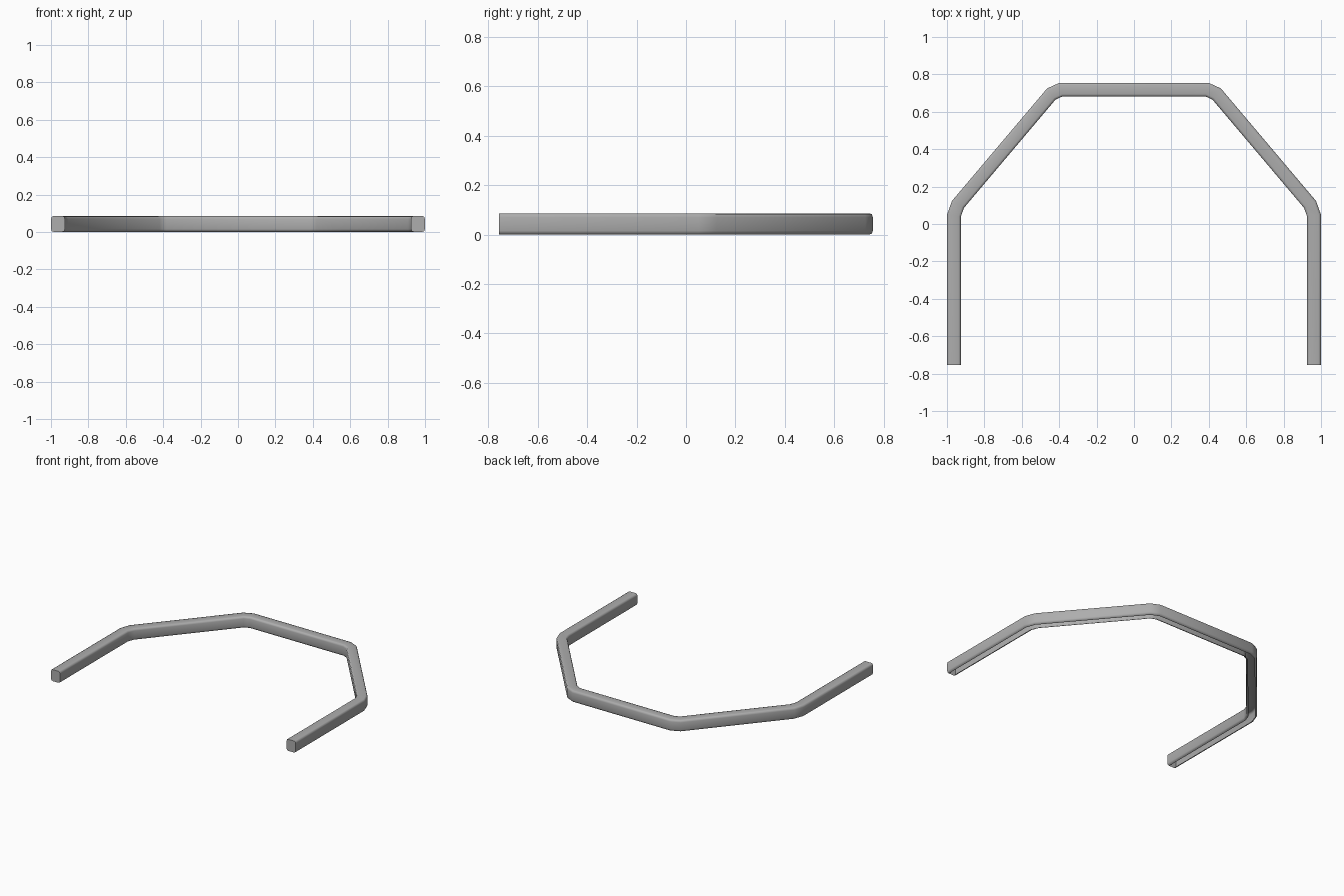
import bpy, bmesh
from mathutils import Vector

if "Cube" in bpy.data.objects:
    bpy.data.objects.remove(bpy.data.objects["Cube"])

# Right half of the rail centre line, front end to back centre
half = [(0.9625, -0.755), (0.9625, 0.045), (0.941, 0.105), (0.442, 0.695), (0.39, 0.7185)]
path = [Vector(p) for p in half + [(-x, y) for x, y in reversed(half)]]

# Cross-section (outward offset, height): channel open underneath with short lips
W = 0.0365
profile = [(0.022, 0.0), (0.033, 0.004), (W, 0.015), (W, 0.07), (0.033, 0.082), (0.024, 0.085),
           (-0.024, 0.085), (-0.033, 0.082), (-W, 0.07), (-W, 0.015), (-0.033, 0.004), (-0.022, 0.0)]


def mitre(i):
    # Outward mitre direction at a path point
    dirs = []
    if i > 0:
        dirs.append((path[i] - path[i - 1]).normalized())
    if i < len(path) - 1:
        dirs.append((path[i + 1] - path[i]).normalized())
    normals = [Vector((d.y, -d.x)) for d in dirs]
    m = sum(normals, Vector((0, 0))).normalized()
    return m / m.dot(normals[0])


# Sweep the channel along the path
bm = bmesh.new()
rings = []
for i, p in enumerate(path):
    m = mitre(i)
    rings.append([bm.verts.new((p.x + m.x * o, p.y + m.y * o, z)) for o, z in profile])
for a, b in zip(rings, rings[1:]):
    for j in range(len(profile) - 1):
        bm.faces.new((a[j], b[j], b[j + 1], a[j + 1]))

# Flat caps at both front ends
bm.faces.new(rings[0])
bm.faces.new(list(reversed(rings[-1])))
# Orient away from the inside of the channel
bmesh.ops.recalc_face_normals(bm, faces=bm.faces[:])
top = max(bm.faces, key=lambda f: f.calc_center_median().z)
if top.normal.z < 0:
    bmesh.ops.reverse_faces(bm, faces=bm.faces[:])

mesh = bpy.data.meshes.new("bent_rail")
bm.to_mesh(mesh)
bm.free()
rail = bpy.data.objects.new("bent_rail", mesh)
bpy.context.collection.objects.link(rail)

# Dark grey metal
metal = bpy.data.materials.new("dark_grey")
metal.diffuse_color = (0.42, 0.42, 0.42, 1)
metal.use_nodes = True
metal.node_tree.nodes["Principled BSDF"].inputs["Base Color"].default_value = metal.diffuse_color
mesh.materials.append(metal)

bpy.context.view_layer.objects.active = rail
rail.select_set(True)
bpy.ops.object.shade_smooth_by_angle(angle=1.05)
